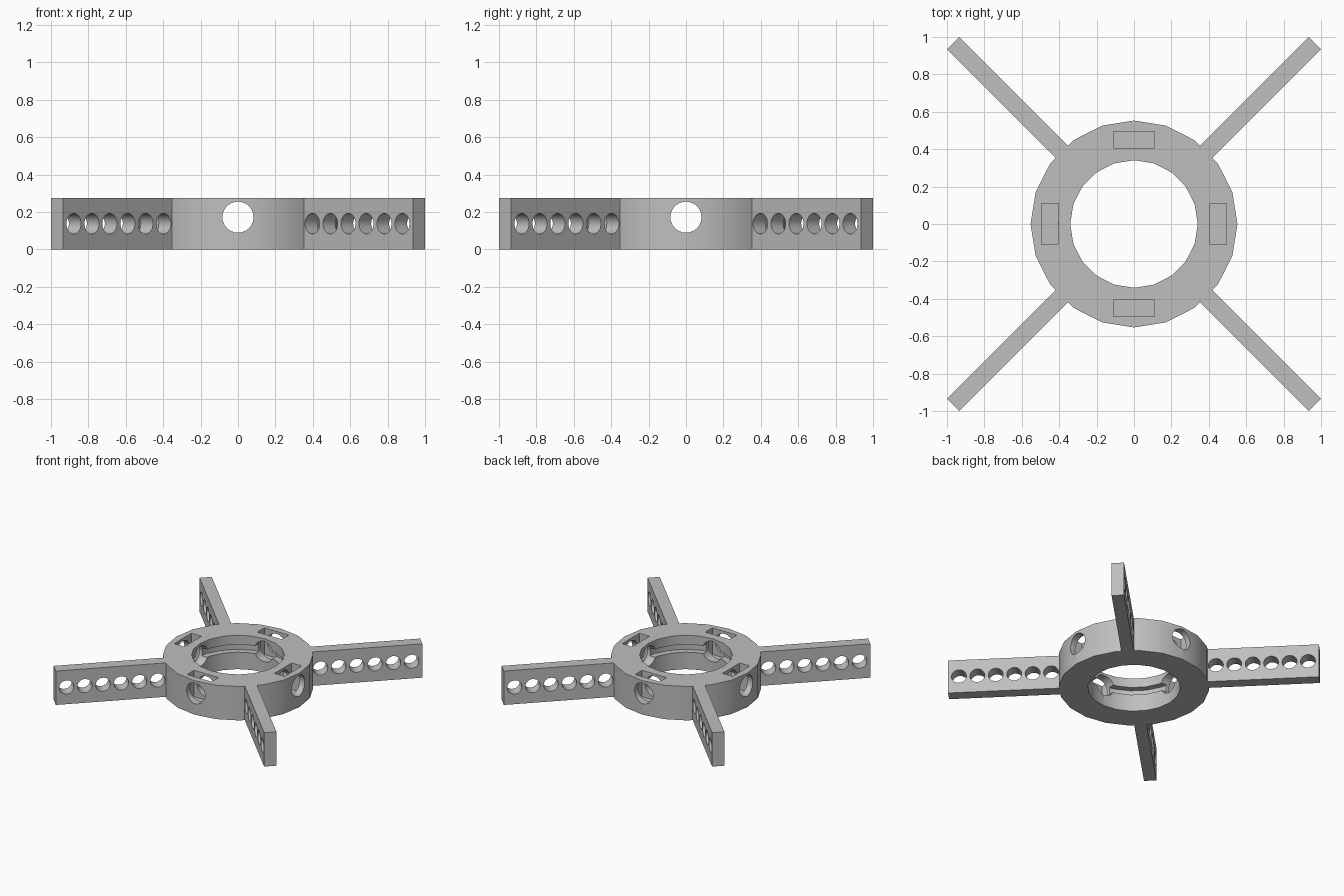
import bpy, bmesh, math
from mathutils import Matrix, Vector

if "Cube" in bpy.data.objects:
    bpy.data.objects.remove(bpy.data.objects["Cube"], do_unlink=True)

HEIGHT = 0.275
OUTER, INNER, GROOVE = 0.553, 0.341, 0.39
SIDES = 20
ARM_START = OUTER * math.cos(math.pi / SIDES)   # flat of the ring facet
ARM_END = 1.368
ARM_WIDTH = 0.092

grey = bpy.data.materials.new("plain grey")
grey.use_nodes = True
grey.diffuse_color = (0.52, 0.52, 0.52, 1)
grey.node_tree.nodes["Principled BSDF"].inputs["Base Color"].default_value = grey.diffuse_color


def make_object(name, bm):
    bmesh.ops.recalc_face_normals(bm, faces=bm.faces)
    mesh = bpy.data.meshes.new(name)
    bm.to_mesh(mesh)
    bm.free()
    mesh.materials.append(grey)
    obj = bpy.data.objects.new(name, mesh)
    bpy.context.collection.objects.link(obj)
    return obj


def select_only(obj):
    bpy.ops.object.select_all(action='DESELECT')
    obj.select_set(True)
    bpy.context.view_layer.objects.active = obj


def cut(obj, cutter):
    cutter.hide_render = True
    select_only(obj)
    mod = obj.modifiers.new("cut", 'BOOLEAN')
    mod.operation = 'DIFFERENCE'
    mod.solver = 'EXACT'
    mod.object = cutter
    bpy.ops.object.modifier_apply(modifier=mod.name)
    bpy.data.objects.remove(cutter, do_unlink=True)


def add_box(bm, low, high, turn=Matrix()):
    low, high = Vector(low), Vector(high)
    place = Matrix.Translation((low + high) / 2) @ Matrix.Diagonal((high - low).to_4d())
    bmesh.ops.create_cube(bm, size=1, matrix=turn @ place)


def add_cylinder(bm, radius, depth, matrix):
    bmesh.ops.create_cone(bm, cap_ends=True, segments=40, radius1=radius,
                          radius2=radius, depth=depth, matrix=matrix)


def quarter_turn(i, start=0):
    return Matrix.Rotation(start + i * math.pi / 2, 4, 'Z')


# Ring: profile with an inner groove, revolved
profile = [(INNER, 0), (OUTER, 0), (OUTER, HEIGHT), (INNER, HEIGHT),
           (INNER, 0.2), (GROOVE, 0.2), (GROOVE, 0.138), (INNER, 0.138)]
bm = bmesh.new()
loops = []
for s in range(SIDES):
    a = 2 * math.pi * s / SIDES
    loops.append([bm.verts.new((r * math.cos(a), r * math.sin(a), z)) for r, z in profile])
for s in range(SIDES):
    here, there = loops[s], loops[(s + 1) % SIDES]
    for k in range(len(profile)):
        n = (k + 1) % len(profile)
        bm.faces.new((here[k], there[k], there[n], here[n]))
ring = make_object("ring", bm)

# Screw holes through the ring and nut slots sunk from its top
holes, slots = bmesh.new(), bmesh.new()
for i in range(4):
    turn = quarter_turn(i)
    add_cylinder(holes, 0.083, 0.4, turn @ Matrix.Translation((0.45, 0, 0.172))
                 @ Matrix.Rotation(math.pi / 2, 4, 'Y'))
    add_box(slots, (0.405, -0.11, 0.06), (0.495, 0.11, 0.35), turn)
cut(ring, make_object("hole_cutter", holes))
cut(ring, make_object("slot_cutter", slots))

# Arm: flat bar with a row of six cross holes
bm = bmesh.new()
add_box(bm, (ARM_START, -ARM_WIDTH / 2, 0), (ARM_END, ARM_WIDTH / 2, HEIGHT))
arm = make_object("arm_back_left", bm)
holes = bmesh.new()
for i in range(6):
    add_cylinder(holes, 0.055, 0.3, Matrix.Translation((0.608 + i * 0.136, 0, HEIGHT / 2))
                 @ Matrix.Rotation(math.pi / 2, 4, 'X'))
cut(arm, make_object("arm_hole_cutter", holes))

# Four arms on the diagonals
arms = [arm]
for name in ("arm_back_right", "arm_front_right", "arm_front_left"):
    copy = bpy.data.objects.new(name, arm.data.copy())
    bpy.context.collection.objects.link(copy)
    arms.append(copy)
for i, part in enumerate(arms):
    part.data.transform(quarter_turn(i, math.pi / 4))

# Smooth round walls, sharp edges
for part in [ring] + arms:
    select_only(part)
    bpy.ops.object.shade_smooth_by_angle(angle=math.radians(30))
